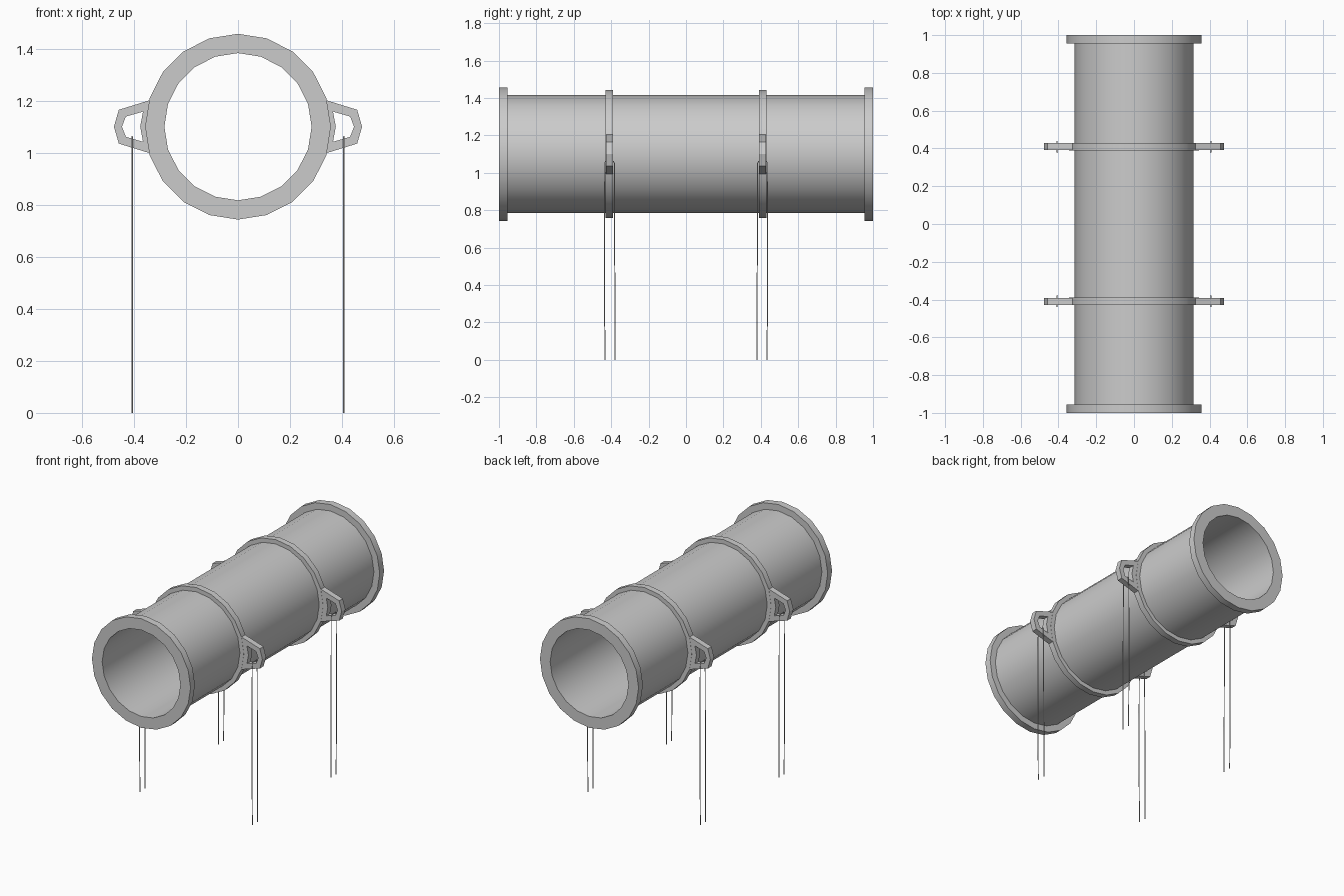
import bpy, bmesh
from math import sin, cos, pi

if "Cube" in bpy.data.objects:
    bpy.data.objects.remove(bpy.data.objects["Cube"])

SIDES = 20
AXIS_Z = 1.1


def finish(bm, name):
    bmesh.ops.recalc_face_normals(bm, faces=bm.faces)
    me = bpy.data.meshes.new(name)
    bm.to_mesh(me)
    bm.free()
    ob = bpy.data.objects.new(name, me)
    bpy.context.collection.objects.link(ob)
    bpy.ops.object.select_all(action='DESELECT')
    ob.select_set(True)
    bpy.context.view_layer.objects.active = ob
    bpy.ops.object.shade_smooth_by_angle(angle=pi / 6)
    return ob


def lathe(name, profile):
    """Spin a closed (radius, y) profile around the pipe axis."""
    bm = bmesh.new()
    rings = []
    for i in range(SIDES):
        a = 2 * pi * i / SIDES
        rings.append([bm.verts.new((r * sin(a), y, AXIS_Z + r * cos(a))) for r, y in profile])
    n = len(profile)
    for i in range(SIDES):
        a, b = rings[i], rings[(i + 1) % SIDES]
        for j in range(n):
            k = (j + 1) % n
            bm.faces.new((a[j], a[k], b[k], b[j]))
    return finish(bm, name)


def frame(name, outer, inner, y0, y1):
    """Plate with a hole, from two matching (x, z) outlines."""
    bm = bmesh.new()
    loops = [[bm.verts.new((x, y, z)) for x, z in pts]
             for pts, y in ((outer, y0), (outer, y1), (inner, y1), (inner, y0))]
    n = len(outer)
    for l in range(4):
        a, b = loops[l], loops[(l + 1) % 4]
        for j in range(n):
            k = (j + 1) % n
            bm.faces.new((a[j], a[k], b[k], b[j]))
    return finish(bm, name)


def wire(name, points, radius):
    cu = bpy.data.curves.new(name, 'CURVE')
    cu.dimensions = '3D'
    cu.bevel_depth = radius
    cu.bevel_resolution = 1
    cu.use_fill_caps = True
    sp = cu.splines.new('POLY')
    sp.points.add(len(points) - 1)
    for p, co in zip(sp.points, points):
        p.co = (*co, 1)
    ob = bpy.data.objects.new(name, cu)
    bpy.context.collection.objects.link(ob)
    return ob


# Hollow pipe with a flange at each end
lathe("pipe", [(0.283, -1), (0.357, -1), (0.357, -0.955), (0.315, -0.955),
               (0.315, 0.955), (0.357, 0.955), (0.357, 1), (0.283, 1)])

# Lug outlines and hanging wire path (y, z)
lug_outer = [(0.322, 1.207), (0.458, 1.165), (0.477, 1.1),
             (0.458, 1.035), (0.322, 0.993), (0.315, 1.1)]
lug_hole = [(0.365, 1.158), (0.431, 1.139), (0.446, 1.1),
            (0.431, 1.061), (0.365, 1.042), (0.376, 1.1)]
wire_path = [(0.379, 0), (0.381, 0.5), (0.383, 1.05), (0.388, 1.062),
             (0.430, 1.062), (0.434, 1.05), (0.437, 0.48), (0.433, 0)]

for sy, end in ((-1, "front"), (1, "back")):
    # Clamp ring around the pipe
    lathe(f"{end}_clamp_ring", [(r, sy * y) for r, y in
                                ((0.308, 0.39), (0.343, 0.39), (0.343, 0.43), (0.308, 0.43))])
    for sx, side in ((-1, "left"), (1, "right")):
        # Side lug and its looped wire
        frame(f"{end}_{side}_lug", [(sx * x, z) for x, z in lug_outer],
              [(sx * x, z) for x, z in lug_hole], sy * 0.391, sy * 0.429)
        wire(f"{end}_{side}_wire", [(sx * 0.407, sy * y, z) for y, z in wire_path], 0.003)
